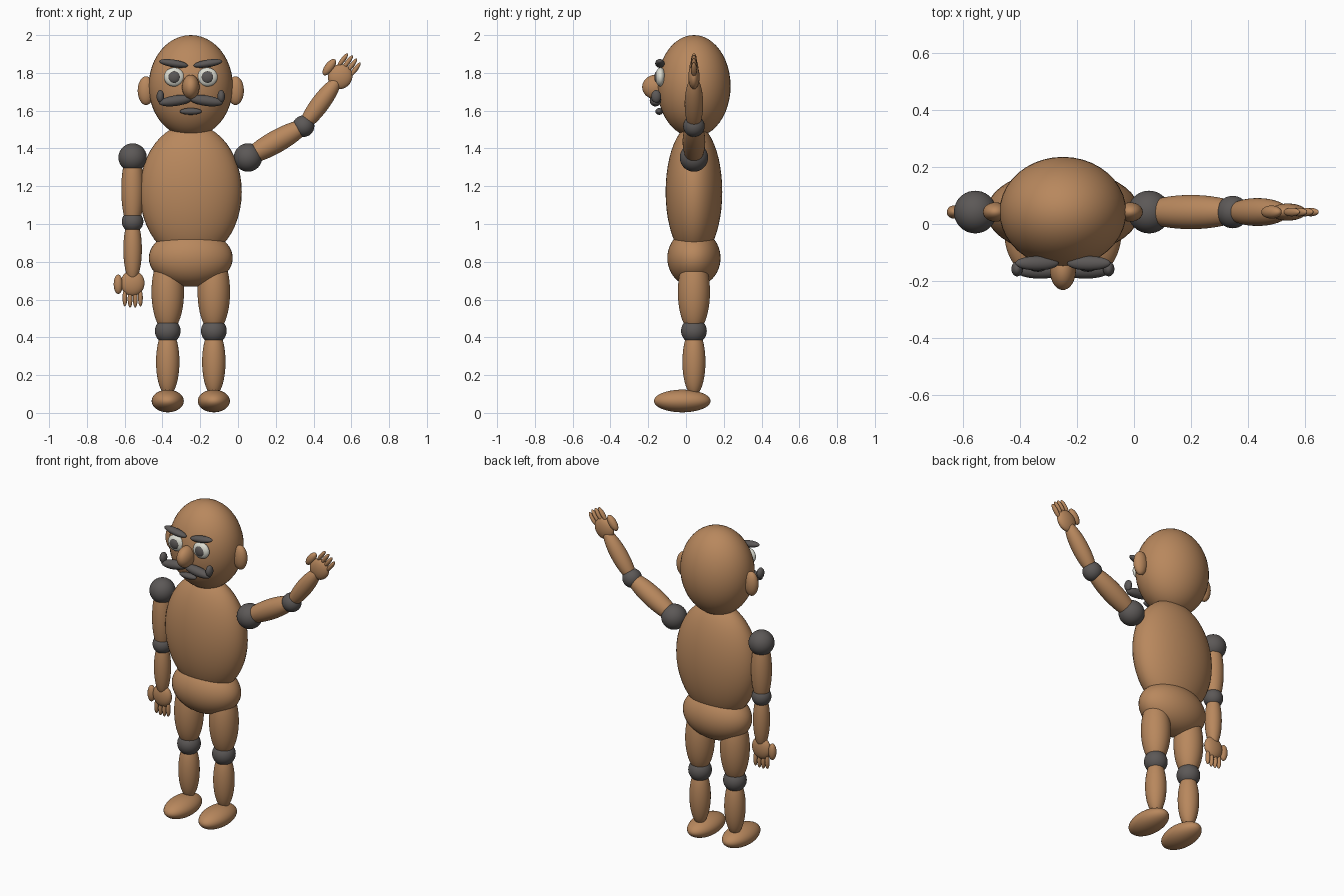
import bpy
import math
from mathutils import Vector

if "Cube" in bpy.data.objects:
    bpy.data.objects.remove(bpy.data.objects["Cube"])


def material(name, rgb):
    m = bpy.data.materials.new(name)
    m.diffuse_color = (*rgb, 1)
    m.use_nodes = True
    m.node_tree.nodes["Principled BSDF"].inputs["Base Color"].default_value = m.diffuse_color
    return m


BROWN = material("brown skin", (0.48, 0.245, 0.11))
GREY = material("dark grey", (0.107, 0.098, 0.095))
WHITE = material("eye white", (0.72, 0.72, 0.64))

CX, CY = -0.25, 0.042   # vertical axis of the figure


def blob(name, loc, radii, mat=BROWN, tilt=0.0):
    """Smooth ellipsoid, turned about the y axis."""
    bpy.ops.mesh.primitive_uv_sphere_add(segments=40, ring_count=24, location=loc)
    ob = bpy.context.object
    ob.name = name
    ob.scale = radii
    ob.rotation_euler = (0, tilt, 0)
    bpy.ops.object.shade_smooth()
    ob.data.materials.append(mat)
    return ob


# Head, torso and pelvis
blob("head", (CX, CY, 1.73), (0.223, 0.194, 0.27))
blob("torso", (CX, CY, 1.17), (0.27, 0.15, 0.36))
blob("pelvis", (CX, CY, 0.82), (0.222, 0.141, 0.152))
blob("nose", (CX, -0.16, 1.725), (0.046, 0.072, 0.065))
blob("lower_lip", (CX, -0.142, 1.596), (0.058, 0.02, 0.018), GREY)

# Paired parts of the face and legs
for side, s in (("left", -1), ("right", 1)):
    blob("ear_" + side, (CX + s * 0.237, CY, 1.706), (0.044, 0.034, 0.076))
    ex = CX + s * 0.088
    blob("eye_" + side, (ex, -0.135, 1.778), (0.054, 0.027, 0.05), WHITE)
    blob("iris_" + side, (ex, -0.152, 1.778), (0.032, 0.016, 0.032), GREY)
    blob("eyebrow_" + side, (ex + s * 0.003, -0.138, 1.85), (0.077, 0.025, 0.02),
         GREY, -s * math.radians(9))
    blob("moustache_" + side, (CX + s * 0.08, -0.162, 1.653), (0.09, 0.03, 0.028),
         GREY, s * math.radians(8))
    blob("moustache_tip_" + side, (CX + s * 0.161, -0.158, 1.675),
         (0.02, 0.026, 0.034), GREY)

    lx = CX + s * 0.122
    blob("thigh_" + side, (lx, CY, 0.64), (0.086, 0.085, 0.215))
    blob("knee_" + side, (lx, CY, 0.434), (0.068, 0.068, 0.068), GREY)
    blob("shin_" + side, (lx, CY, 0.27), (0.062, 0.061, 0.18))
    blob("foot_" + side, (lx, -0.02, 0.063), (0.085, 0.15, 0.06))


def arm(side, shoulder, elbow, wrist, thumb_sign):
    """Jointed arm: each limb runs along the line between its joints."""
    sh, el, ha = (Vector((x, CY, z)) for x, z in (shoulder, elbow, wrist))

    def limb(name, a, b, radius, half):
        d = b - a
        blob(name, (a + b) / 2, (radius, radius, half), BROWN, math.atan2(d.x, d.z))

    blob("shoulder_" + side, sh, (0.075, 0.075, 0.075), GREY)
    blob("elbow_" + side, el, (0.057, 0.057, 0.057), GREY)
    limb("upper_arm_" + side, sh, el, 0.06, 0.215)
    mid = el + (ha - el) * 0.9
    limb("forearm_" + side, el, mid, 0.049, 0.175)

    # Hand, thumb and fingers in the direction of the forearm
    u = (ha - el).normalized()
    turn = math.atan2(u.x, u.z)
    across = Vector((u.z, 0, -u.x)) * thumb_sign
    blob("palm_" + side, ha, (0.063, 0.03, 0.068), BROWN, turn)
    blob("thumb_" + side, ha + across * 0.076 + u * 0.006, (0.024, 0.023, 0.051),
         BROWN, turn)
    for i in range(4):
        off = 0.041 - i * 0.0275
        reach = 0.078 + (0.006 if i in (1, 2) else 0)
        blob(f"finger_{side}_{i + 1}", ha + across * off + u * reach,
             (0.0125, 0.015, 0.045), BROWN, turn)


arm("left", (-0.558, 1.352), (-0.558, 1.013), (-0.558, 0.687), 1)
arm("right", (0.053, 1.352), (0.347, 1.518), (0.541, 1.78), -1)
